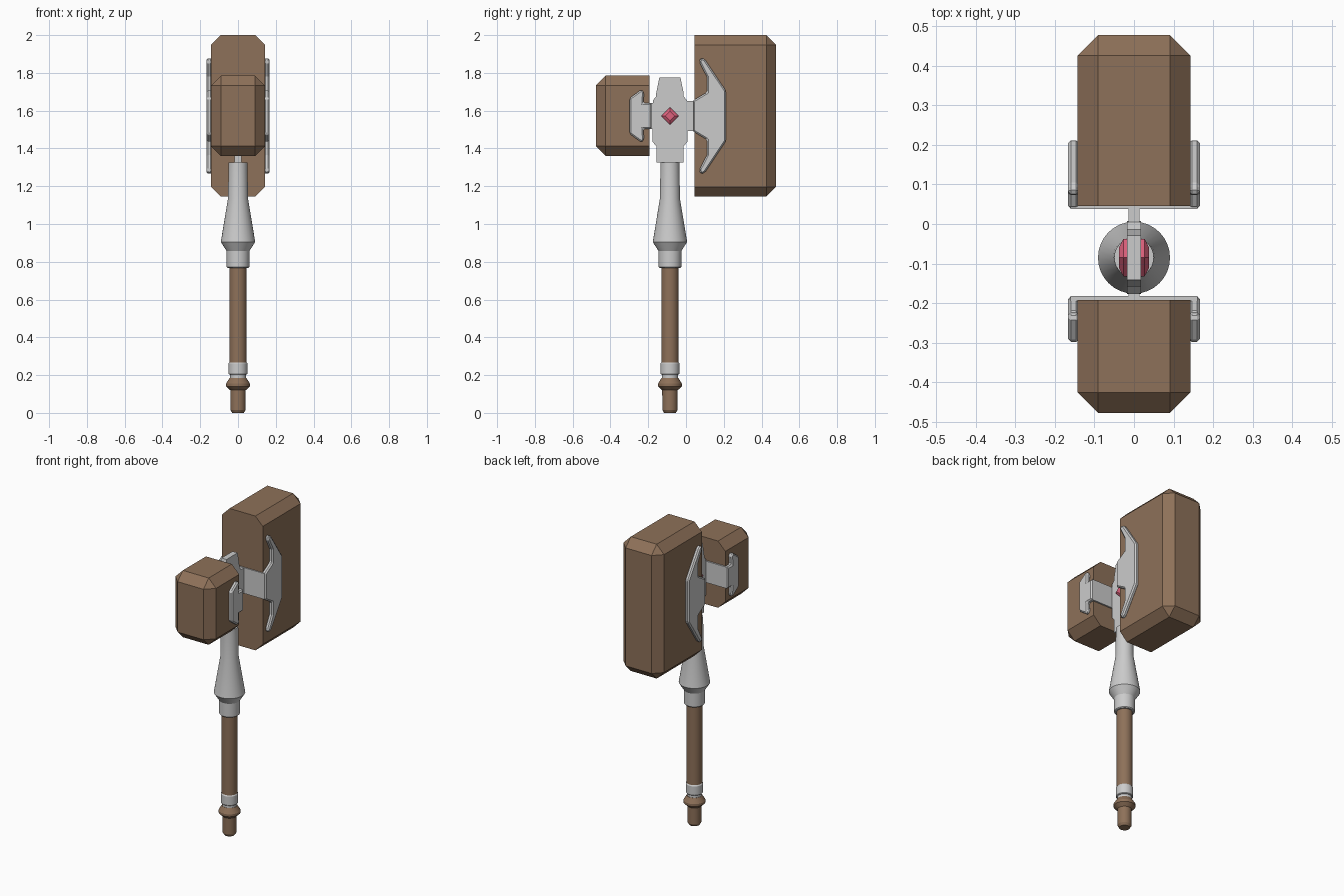
import bpy, bmesh, math
from mathutils import Matrix

if "Cube" in bpy.data.objects:
    bpy.data.objects.remove(bpy.data.objects["Cube"])

AXIS_Y = -0.085   # handle axis
MID_Z = 1.572     # centre height of the heads


def material(name, rgb):
    m = bpy.data.materials.new(name)
    m.diffuse_color = (*rgb, 1)
    m.use_nodes = True
    m.node_tree.nodes["Principled BSDF"].inputs["Base Color"].default_value = m.diffuse_color
    return m


WOOD = material("wood", (0.27, 0.165, 0.10))
GEM = material("gem_red", (0.72, 0.12, 0.2))


def finish(name, bm, mat=None):
    bmesh.ops.recalc_face_normals(bm, faces=bm.faces)
    me = bpy.data.meshes.new(name)
    bm.to_mesh(me)
    bm.free()
    ob = bpy.data.objects.new(name, me)
    bpy.context.collection.objects.link(ob)
    if mat:
        me.materials.append(mat)
    return ob


def add_box(bm, x0, x1, y0, y1, z0, z1):
    mat = Matrix.Translation(((x0 + x1) / 2, (y0 + y1) / 2, (z0 + z1) / 2)) @ \
        Matrix.Diagonal((x1 - x0, y1 - y0, z1 - z0, 1))
    bmesh.ops.create_cube(bm, size=1, matrix=mat)


def add_prism(bm, outline, x0, x1):
    """Extrude a (y, z) outline along x."""
    face = bm.faces.new([bm.verts.new((x0, y, z)) for y, z in outline])
    ext = bmesh.ops.extrude_face_region(bm, geom=[face])
    verts = [v for v in ext["geom"] if isinstance(v, bmesh.types.BMVert)]
    bmesh.ops.translate(bm, verts=verts, vec=(x1 - x0, 0, 0))


def bevel(ob, width):
    mod = ob.modifiers.new("bevel", "BEVEL")
    mod.width = width
    mod.segments = 1
    mod.limit_method = "ANGLE"


def head(name, inner, outer, z0, z1):
    """Wooden block, chamfered everywhere but round its inner face."""
    bm = bmesh.new()
    add_box(bm, -0.143, 0.143, min(inner, outer), max(inner, outer), z0, z1)
    edges = [e for e in bm.edges
             if any(abs(v.co.y - inner) > 1e-4 for v in e.verts)]
    bmesh.ops.bevel(bm, geom=edges, offset=0.052, offset_type="OFFSET",
                    segments=1, affect="EDGES")
    return finish(name, bm, WOOD)


def clamp(name, half, back_y0, back_y1):
    """Side plates on both sides of a head, joined by a strap behind it."""
    outline = [(y, MID_Z + h) for y, h in half] + \
              [(y, MID_Z - h) for y, h in reversed(half)]
    for side, s in (("left", -1), ("right", 1)):
        bm = bmesh.new()
        add_prism(bm, outline, s * 0.138, s * 0.167)
        bevel(finish(f"{name}_{side}", bm), 0.008)
    bm = bmesh.new()
    h = half[0][1]
    add_box(bm, -0.16, 0.16, back_y0, back_y1, MID_Z - h, MID_Z + h)
    finish(f"{name}_strap", bm)


def lathe(name, profile, mat=None, sides=32):
    """Revolve an (r, z) profile round the handle axis, with capped ends."""
    bm = bmesh.new()
    rings = []
    for r, z in profile:
        rings.append([bm.verts.new((r * math.cos(a), AXIS_Y + r * math.sin(a), z))
                      for a in (2 * math.pi * i / sides for i in range(sides))])
    for a, b in zip(rings, rings[1:]):
        for i in range(sides):
            j = (i + 1) % sides
            bm.faces.new((a[i], a[j], b[j], b[i]))
    bm.faces.new(rings[0])
    bm.faces.new(rings[-1])
    ob = finish(name, bm, mat)
    bpy.ops.object.select_all(action="DESELECT")
    ob.select_set(True)
    bpy.context.view_layer.objects.active = ob
    bpy.ops.object.shade_smooth_by_angle(angle=math.radians(20))
    return ob


# Handle, bottom to top
lathe("pommel", [(0.031, 0.0), (0.04, 0.015), (0.041, 0.12),
                 (0.063, 0.14), (0.063, 0.155), (0.044, 0.186)], WOOD)
lathe("pommel_ring", [(0.042, 0.183), (0.042, 0.206)])
lathe("lower_collar", [(0.046, 0.202), (0.05, 0.206), (0.05, 0.262), (0.046, 0.268)])
lathe("grip", [(0.046, 0.26), (0.046, 0.78)], WOOD)
lathe("upper_collar", [(0.055, 0.768), (0.06, 0.773), (0.061, 0.858),
                       (0.091, 0.905), (0.053, 1.135), (0.05, 1.325)])

# Hammer heads
head("large_head", 0.045, 0.477, 1.145, 2.0)
head("small_head", -0.192, -0.477, 1.36, 1.785)

# Metal clamps holding the heads
clamp("large_clamp", [(0.038, 0.082), (0.11, 0.125), (0.11, 0.208), (0.07, 0.285),
                      (0.078, 0.308), (0.1, 0.3), (0.211, 0.134)], 0.038, 0.05)
clamp("small_clamp", [(-0.182, 0.068), (-0.226, 0.068), (-0.222, 0.125),
                      (-0.236, 0.14), (-0.298, 0.095)], -0.195, -0.182)

# Thin centre plate with arms reaching both clamps
half = [(0.056, 1.775), (0.06, 1.755), (0.073, 1.69), (0.073, 1.675), (0.09, 1.655)]
low = [(0.092, 1.49), (0.092, 1.435), (0.071, 1.41), (0.071, 1.325)]
shape = half + low
bm = bmesh.new()
add_prism(bm, [(AXIS_Y + w, z) for w, z in shape] +
          [(AXIS_Y - w, z) for w, z in reversed(shape)], -0.018, 0.018)
finish("centre_plate", bm)
bm = bmesh.new()
add_box(bm, -0.014, 0.014, -0.02, 0.045, MID_Z - 0.08, MID_Z + 0.08)
add_box(bm, -0.014, 0.014, -0.19, -0.15, MID_Z - 0.068, MID_Z + 0.068)
finish("plate_arms", bm)

# Diamond gem on both faces of the plate
for side, s in (("left", -1), ("right", 1)):
    bm = bmesh.new()
    base = [(0.047, 0), (0, 0.047), (-0.047, 0), (0, -0.047)]
    rings = [[bm.verts.new((s * x, AXIS_Y + y * k, MID_Z + z * k)) for y, z in base]
             for x, k in ((0.01, 1), (0.027, 1), (0.038, 0.55))]
    for a, b in zip(rings, rings[1:]):
        for i in range(4):
            bm.faces.new((a[i], a[i - 3], b[i - 3], b[i]))
    bm.faces.new(rings[0])
    bm.faces.new(rings[-1])
    finish(f"gem_{side}", bm, GEM)
